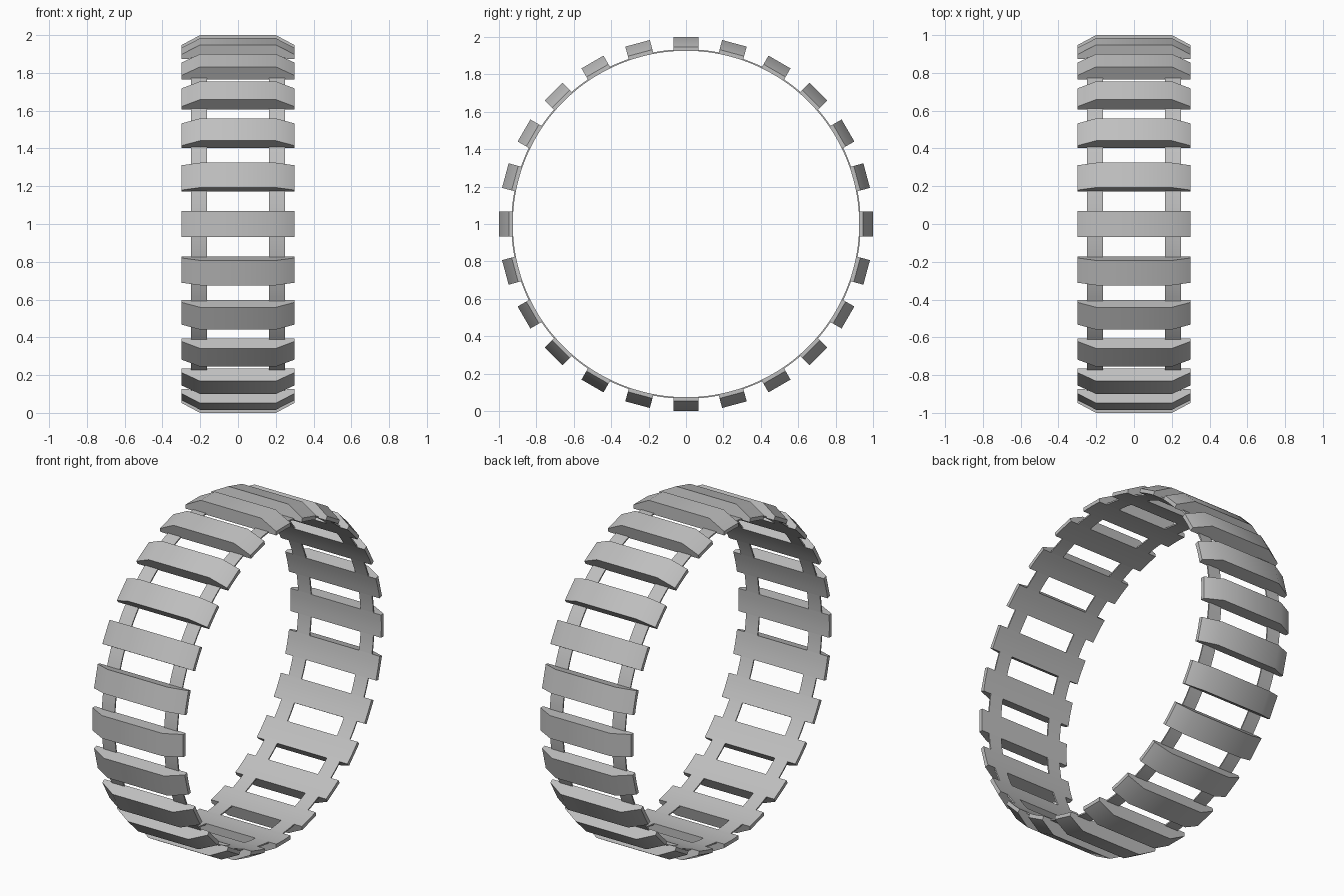
import bpy, bmesh
from math import sin, cos, asin, radians, tau, sqrt

cube = bpy.data.objects.get("Cube")
if cube:
    bpy.data.objects.remove(cube)

COUNT = 24             # tread pads around the wheel
INNER, BAND, OUTER, EDGE = 0.926, 0.934, 1.0, 0.947   # radii
HALF = 0.068           # half of a pad's width along the rim
STEPS = 4

grey = bpy.data.materials.new("plain grey")
grey.use_nodes = True
colour = (0.52, 0.52, 0.52, 1)
grey.diffuse_color = colour
grey.node_tree.nodes["Principled BSDF"].inputs["Base Color"].default_value = colour


def loft(bm, sections, caps=True):
    """Skin a row of closed sections with equal point counts."""
    rings = [[bm.verts.new(p) for p in s] for s in sections]
    n = len(rings[0])
    for a, b in zip(rings, rings[1:]):
        for i in range(n):
            j = (i + 1) % n
            bm.faces.new((a[i], a[j], b[j], b[i]))
    if caps:
        bm.faces.new(rings[0])
        bm.faces.new(rings[-1])


def finish(bm, name):
    bmesh.ops.recalc_face_normals(bm, faces=bm.faces)
    mesh = bpy.data.meshes.new(name)
    bm.to_mesh(mesh)
    bm.free()
    mesh.materials.append(grey)
    mesh.shade_smooth()
    mesh.set_sharp_from_angle(angle=radians(30))
    return mesh


def place(mesh, name, angle=0):
    ob = bpy.data.objects.new(name, mesh)
    ob.location.z = 1
    ob.rotation_euler.x = angle
    bpy.context.collection.objects.link(ob)


# Tread pad: bevelled ends, curved underside flush with the bands
def pad_section(x, r):
    arc = [HALF * (1 - 2 * i / STEPS) for i in range(STEPS + 1)]
    under = [(x, y, sqrt(INNER ** 2 - y ** 2)) for y in arc]
    return [(x, -HALF, r), (x, HALF, r)] + under


bm = bmesh.new()
loft(bm, [pad_section(x, r) for x, r in
          ((-0.3, EDGE), (-0.2, OUTER), (0.2, OUTER), (0.3, EDGE))])
pad = finish(bm, "tread_pad")
for k in range(COUNT):
    place(pad, f"tread_pad_{k + 1}", k * tau / COUNT)

# Thin bands: short arcs that join each pad to the next
start = asin(HALF / BAND)
span = tau / COUNT - 2 * start
for name, x0, x1 in (("left_band", 0.164, 0.249), ("right_band", -0.249, -0.164)):
    bm = bmesh.new()
    for k in range(COUNT):
        angles = [k * tau / COUNT + start + span * i / STEPS for i in range(STEPS + 1)]
        loft(bm, [[(x, r * sin(t), r * cos(t)) for x, r in
                   ((x0, INNER), (x1, INNER), (x1, BAND), (x0, BAND))]
                  for t in angles], caps=False)
    place(finish(bm, name), name)
